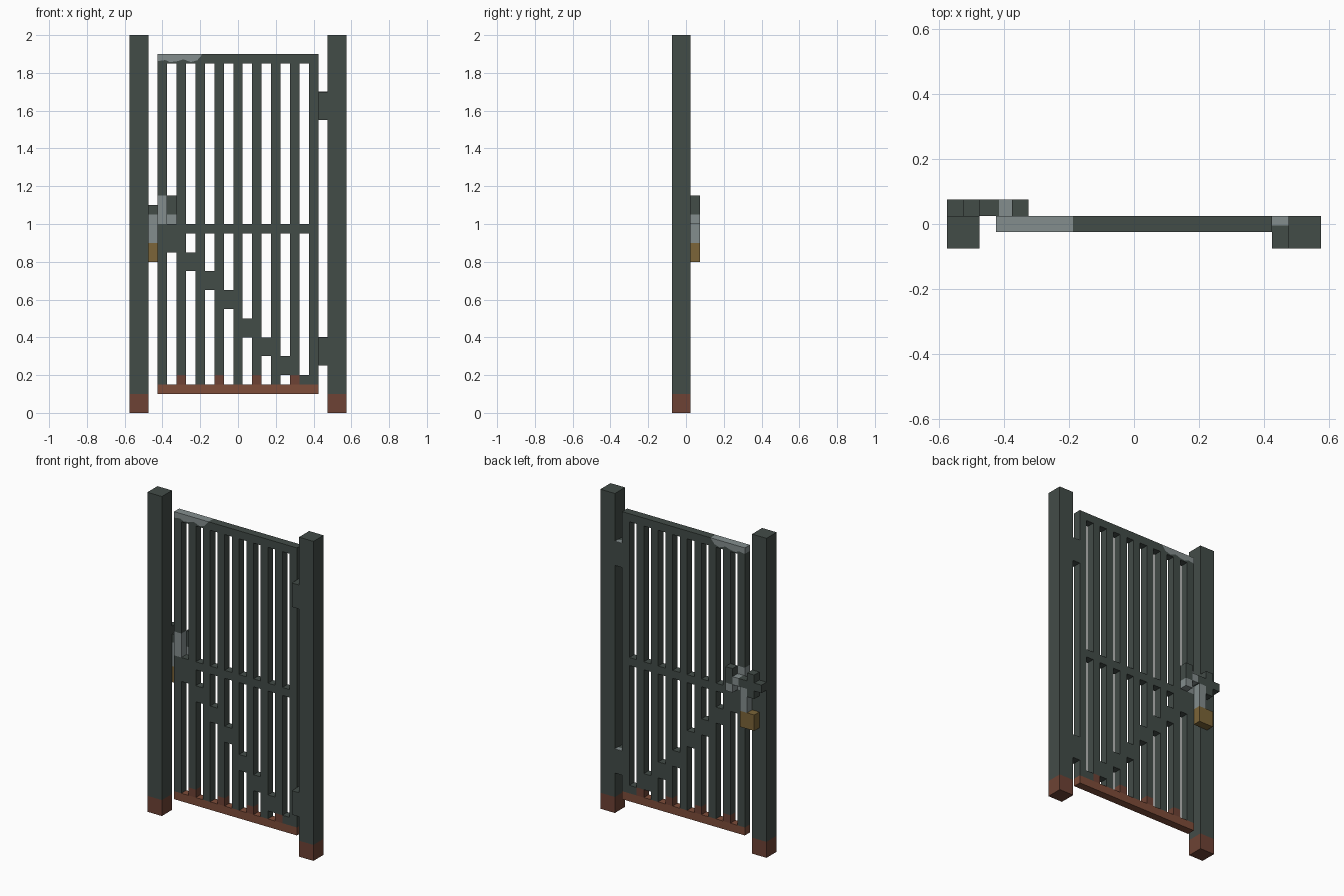
import bpy

cube = bpy.data.objects.get("Cube")
if cube:
    bpy.data.objects.remove(cube, do_unlink=True)


def material(name, rgb):
    m = bpy.data.materials.new(name)
    m.use_nodes = True
    col = (*rgb, 1)
    m.diffuse_color = col
    m.node_tree.nodes["Principled BSDF"].inputs["Base Color"].default_value = col
    return m


PAINT = material("dark green paint", (0.055, 0.072, 0.064))
STEEL = material("bare steel", (0.23, 0.27, 0.27))
RUST = material("rust", (0.21, 0.074, 0.042))
DARK_RUST = material("dark rust", (0.155, 0.055, 0.035))
BRASS = material("brass", (0.20, 0.13, 0.04))

U = 0.05          # basic block size
HALF = U / 2
FRAME_Y = (-HALF, HALF)
POST_Y = (-0.075, HALF)
LATCH_Y = (HALF, 0.075)


def prism(name, outline, ys, mat):
    """Extrude an x-z outline (counter-clockwise from the front) along y."""
    n = len(outline)
    verts = [(x, y, z) for y in ys for x, z in outline]
    faces = [list(range(n)), list(range(2 * n - 1, n - 1, -1))]
    faces += [(i, i + n, (i + 1) % n + n, (i + 1) % n) for i in range(n)]
    me = bpy.data.meshes.new(name)
    me.from_pydata(verts, [], faces)
    me.materials.append(mat)
    ob = bpy.data.objects.new(name, me)
    bpy.context.collection.objects.link(ob)
    return ob


def box(name, x0, x1, ys, z0, z1, mat=PAINT):
    return prism(name, [(x0, z0), (x1, z0), (x1, z1), (x0, z1)], ys, mat)


# Posts with rusted feet
for side, x in (("right", -0.575), ("left", 0.475)):
    box(side + "_post", x, x + 0.1, POST_Y, 0.1, 2)
    box(side + "_post_foot", x, x + 0.1, POST_Y, 0, 0.1, DARK_RUST)

# Bottom rail
box("bottom_rail", -0.425, 0.425, FRAME_Y, 0.1, 0.15, RUST)

# Top rail, with a ragged worn end
chips = [(-0.425, 1.862), (-0.385, 1.868), (-0.36, 1.857), (-0.32, 1.862),
         (-0.29, 1.872), (-0.25, 1.857), (-0.215, 1.867), (-0.187, 1.9)]
prism("top_rail_worn_end", chips + [(-0.425, 1.9)], FRAME_Y, STEEL)
prism("top_rail", [(-0.425, 1.85), (0.425, 1.85), (0.425, 1.9)] + chips[::-1],
      FRAME_Y, PAINT)

# Upright bars, alternate ones rusted at the foot
for i in range(9):
    x0 = -0.425 + 0.1 * i
    x1 = x0 + U
    start = 0.15
    if i % 2:
        box("bar_rusted_foot", x0, x1, FRAME_Y, 0.15, 0.2, DARK_RUST)
        start = 0.2
    if i == 0:
        box("latch_bar_lower", x0, x1, FRAME_Y, start, 1.0)
        box("latch_bar_worn", x0, x1, FRAME_Y, 1.0, 1.15, STEEL)
        box("latch_bar_upper", x0, x1, FRAME_Y, 1.15, 1.85)
    else:
        box("bar", x0, x1, FRAME_Y, start, 1.85)

# Middle rail and stepped diagonal brace fill the gaps between bars
steps = [(0.85, 0.95), (0.75, 0.85), (0.65, 0.75), (0.55, 0.65),
         (0.4, 0.5), (0.3, 0.4), (0.2, 0.3), (0.15, 0.2)]
for i, (z0, z1) in enumerate(steps):
    x0 = -0.375 + 0.1 * i
    box("middle_rail", x0, x0 + U, FRAME_Y, 0.95, 1.0)
    box("brace_step", x0, x0 + U, FRAME_Y, z0, z1)

# Hinges with a worn patch on top
for z in (0.25, 1.55):
    box("hinge", 0.425, 0.475, POST_Y, z, z + 0.15)
    box("hinge_worn_patch", 0.425, 0.475, (-0.005, HALF), z + 0.15, z + 0.152, STEEL)

# Sliding bolt on the back, its two brackets
box("bolt_tip", -0.575, -0.525, LATCH_Y, 1.05, 1.1)
box("post_bracket", -0.525, -0.475, LATCH_Y, 1.0, 1.15)
box("bolt", -0.475, -0.415, LATCH_Y, 1.05, 1.1)
box("bolt_worn", -0.415, -0.375, LATCH_Y, 1.05, 1.1, STEEL)
box("gate_bracket", -0.375, -0.325, LATCH_Y, 1.05, 1.15)
box("gate_bracket_worn", -0.375, -0.325, LATCH_Y, 1.0, 1.05, STEEL)

# Padlock
box("padlock_shackle", -0.475, -0.425, LATCH_Y, 0.9, 1.05, STEEL)
box("padlock_body", -0.525, -0.425, LATCH_Y, 0.8, 0.9, BRASS)
